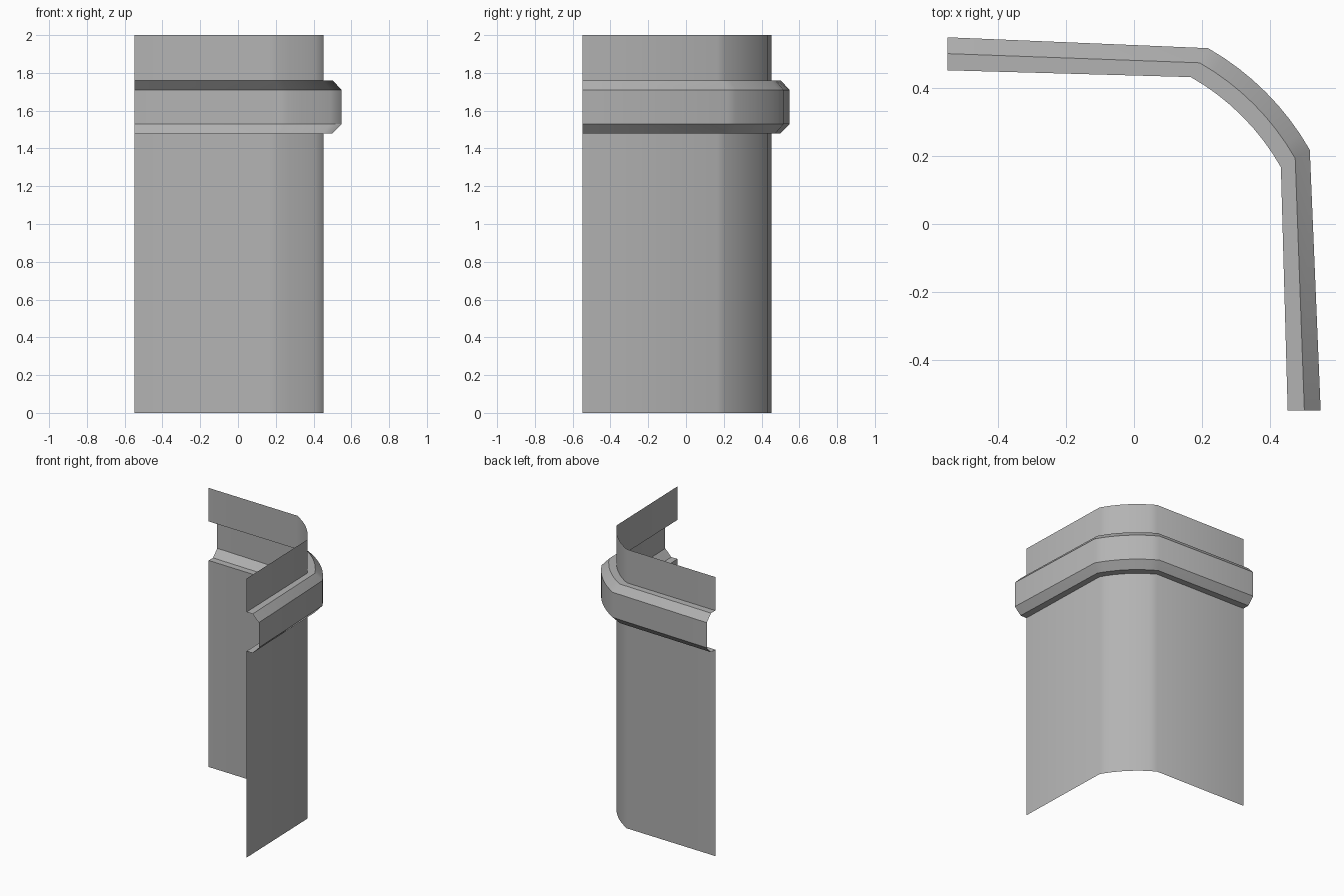
import bpy, math

if "Cube" in bpy.data.objects:
    bpy.data.objects.remove(bpy.data.objects["Cube"])

ARC_STEPS = 8


def plan_path(end, corner):
    """Corner plan: straight wall, shallow arc, straight wall (mirrored on the diagonal)."""
    c = -0.178                                  # arc centre lies on the diagonal
    dx, dy = corner[0] - c, corner[1] - c
    r, a = math.hypot(dx, dy), math.atan2(dy, dx)
    b = math.pi / 2 - a
    pts = [(-0.549, end)]
    for i in range(ARC_STEPS + 1):
        t = a + (b - a) * i / ARC_STEPS
        pts.append((c + r * math.cos(t), c + r * math.sin(t)))
    pts.append((end, -0.549))
    return pts


wall = plan_path(0.452, (0.167, 0.432))
lip = plan_path(0.501, (0.193, 0.474))
band = plan_path(0.549, (0.218, 0.517))

# Profile from floor to top: wall, ledge, chamfer, band, chamfer, ledge, wall
rows = [(wall, 0.0), (wall, 1.48), (lip, 1.48), (band, 1.53),
        (band, 1.71), (lip, 1.76), (wall, 1.76), (wall, 2.0)]

n = len(wall)
verts = [(x, y, z) for path, z in rows for x, y in path]
faces = [(j * n + i, (j + 1) * n + i, (j + 1) * n + i + 1, j * n + i + 1)
         for j in range(len(rows) - 1) for i in range(n - 1)]

# Open sheet corner wall with raised band
mesh = bpy.data.meshes.new("corner_wall")
mesh.from_pydata(verts, [], faces)
mesh.update()
obj = bpy.data.objects.new("corner_wall", mesh)
bpy.context.collection.objects.link(obj)

# Darker grey finish
grey = bpy.data.materials.new("dark_grey")
grey.diffuse_color = (0.45, 0.45, 0.45, 1)
grey.use_nodes = True
grey.node_tree.nodes["Principled BSDF"].inputs["Base Color"].default_value = grey.diffuse_color
mesh.materials.append(grey)

# Outward-facing sheet, smooth around the corner, crisp on the moulding
if mesh.polygons[0].normal.y < 0:
    mesh.flip_normals()
bpy.context.view_layer.objects.active = obj
obj.select_set(True)
bpy.ops.object.shade_smooth_by_angle(angle=math.radians(35))
